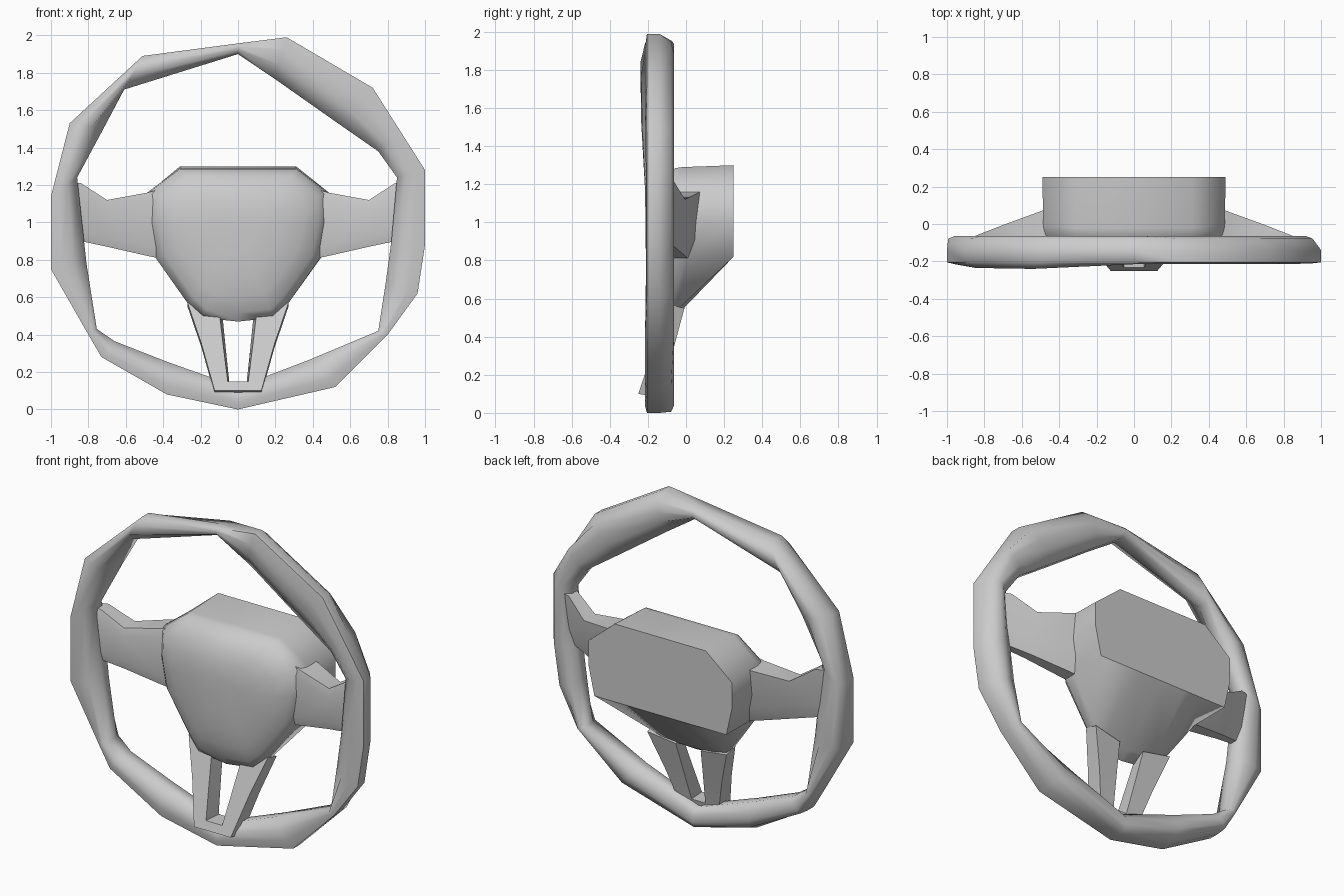
import bpy, bmesh, math

if "Cube" in bpy.data.objects:
    bpy.data.objects.remove(bpy.data.objects["Cube"])


def loft(name, rings, closed=False, angle=40, crisp_start=False):
    """Skin a list of equal-length point rings into one mesh object."""
    bm = bmesh.new()
    vs = [[bm.verts.new(p) for p in r] for r in rings]
    n = len(rings[0])
    for i in range(len(vs) if closed else len(vs) - 1):
        a, b = vs[i], vs[(i + 1) % len(vs)]
        for j in range(n):
            k = (j + 1) % n
            bm.faces.new((a[j], a[k], b[k], b[j]))
    if not closed:
        cap = bm.faces.new(vs[0])
        bm.faces.new(vs[-1])
        if crisp_start:
            for e in cap.edges:
                e.smooth = False
    bmesh.ops.recalc_face_normals(bm, faces=bm.faces[:])
    me = bpy.data.meshes.new(name)
    bm.to_mesh(me)
    bm.free()
    ob = bpy.data.objects.new(name, me)
    bpy.context.collection.objects.link(ob)
    bpy.ops.object.select_all(action='DESELECT')
    ob.select_set(True)
    bpy.context.view_layer.objects.active = ob
    bpy.ops.object.shade_smooth_by_angle(angle=math.radians(angle), keep_sharp_edges=True)
    return ob


def mirrored(half):
    """Close a right-hand outline (first and last points on the centre line)."""
    return half + [(-p[0],) + tuple(p[1:]) for p in half[-2:0:-1]]


# Rim: faceted ring, each station is outer x, z, inner x, z, front y, back inset
stations = [
    (0, 0, 0, .12, -.215, .05), (.52, .12, .38, .265, -.215, .2),
    (.80, .40, .75, .42, -.215, .1), (.96, .62, .79, .68, -.21, .25),
    (1, .88, .82, .90, -.21, .25), (1, 1.28, .85, 1.24, -.21, .3),
    (.86, 1.50, .75, 1.38, -.215, .05), (.72, 1.72, .52, 1.54, -.215, .18),
    (.26, 1.99, .20, 1.765, -.215, .2), (0, 1.957, 0, 1.90, -.215, .05),
    (-.51, 1.89, -.61, 1.71, -.24, .2), (-.90, 1.53, -.72, 1.50, -.235, .2),
    (-1, 1.14, -.86, 1.24, -.215, .05), (-1, .75, -.81, .78, -.21, .05),
    (-.80, .40, -.755, .43, -.215, .05), (-.73, .28, -.66, .365, -.215, .05),
    (-.38, .08, -.38, .255, -.215, .15),
]
rings = []
for ox, oz, ix, iz, fy, inset in stations:
    section = [(0, -.205), (0, -.14), (inset, -.078), (.25 + inset, -.064), (.7, -.066),
               (1, -.10), (1, -.165), (.65, fy + .005), (.3, fy)]
    rings.append([(ox + (ix - ox) * u, y, oz + (iz - oz) * u) for u, y in section])
loft("rim", rings, closed=True, angle=65)

# Hub: flat back plate flaring forward to a shield with a domed front
back = mirrored([(0, .25, 1.30), (.31, .25, 1.30), (.49, .25, 1.15), (.49, .25, 1.0),
                 (.45, .25, .82), (.25, .25, .82), (.16, .25, .82), (0, .25, .82)])
middle = mirrored([(0, -.02, 1.29), (.31, -.02, 1.29), (.485, -.01, 1.16), (.485, 0, 1.0),
                   (.44, 0, .81), (.26, -.03, .555), (.18, -.04, .52), (0, -.05, .51)])
front = mirrored([(0, -.055, 1.285), (.31, -.055, 1.285), (.475, -.06, 1.16), (.48, -.065, 1.0),
                  (.44, -.07, .81), (.26, -.09, .555), (.19, -.11, .49), (0, -.115, .47)])
hub = [back, middle, front]
for s, dy in ((.9, .42), (.72, .74), (.5, .92), (.25, 1)):
    hub.append([(x * s, y + (-.19 - y) * dy, .95 + (z - .95) * s) for x, y, z in front])
loft("hub", hub, angle=70, crisp_start=True)

# Side spokes: x, low z, high z, front y, back y
spoke = [(.38, .80, 1.19, -.075, .10), (.48, .82, 1.16, -.09, .075),
         (.70, .87, 1.12, -.125, -.005), (.84, .90, 1.21, -.155, -.06),
         (.92, .90, 1.21, -.17, -.09)]
for side, name in ((-1, "left_spoke"), (1, "right_spoke")):
    rings = []
    for x, lo, hi, f, b in spoke:
        low_b = b - (b - f) * .45
        rings.append([(side * x, f + .012, lo), (side * x, f, lo + .05),
                      (side * x, f, hi - .05), (side * x, f + .012, hi),
                      (side * x, b, hi), (side * x, b - (b - f) * .2, lo + .09),
                      (side * x, low_b, lo)])
    loft(name, rings, angle=50)

# Lower forked spoke: U-shaped frame, outer and inner outline points
outer = [(-.27, .57), (-.195, .35), (-.125, .10), (.125, .10), (.195, .35), (.27, .57)]
inner = [(-.10, .52), (-.08, .35), (-.055, .15), (.055, .15), (.08, .35), (.10, .52)]


def fork_front(z):
    return -.25 + (z - .10) * .33


def fork_back(z):
    return -.135 + (z - .10) * .27


loft("lower_spoke", [[(ox, fork_front(oz), oz), (ix, fork_front(iz), iz),
                      (ix * .85, fork_back(iz), iz), (ox, fork_back(oz), oz - .02)]
                     for (ox, oz), (ix, iz) in zip(outer, inner)], angle=25)
